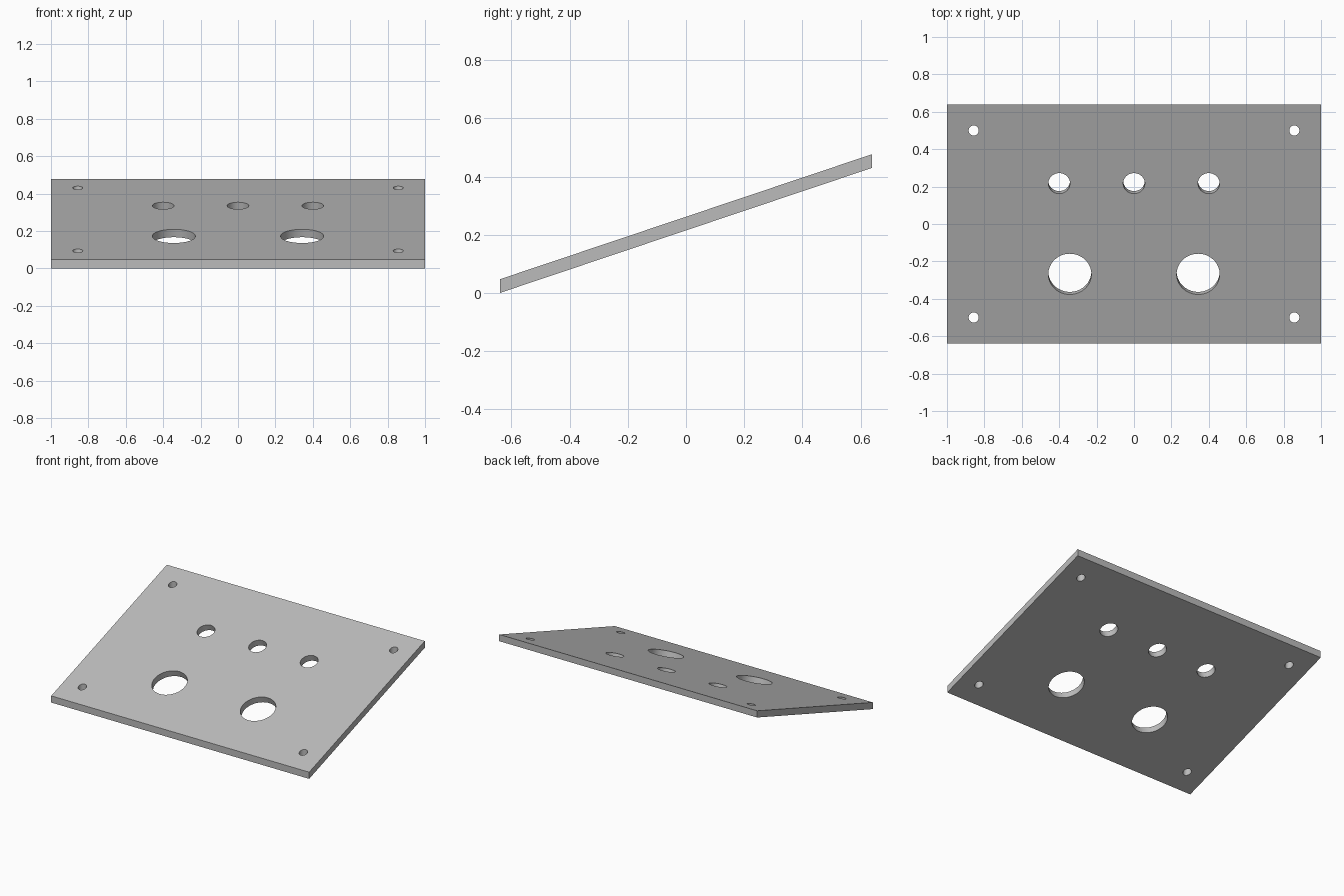
import bpy
import bmesh
import math
from mathutils import Matrix

default_cube = bpy.data.objects.get("Cube")
if default_cube:
    bpy.data.objects.remove(default_cube, do_unlink=True)

HALF_X, HALF_Y = 1.0, 0.64
RISE, WALL = 0.43, 0.047
SLOPE = RISE / (2 * HALF_Y)
TILT = math.atan(SLOPE)


def top_z(y):
    """Height of the sloping upper face."""
    return WALL + SLOPE * (y + HALF_Y)


def new_object(name, bm):
    mesh = bpy.data.meshes.new(name)
    bm.to_mesh(mesh)
    bm.free()
    obj = bpy.data.objects.new(name, mesh)
    bpy.context.collection.objects.link(obj)
    return obj


# Flat grey
grey = bpy.data.materials.new("plain_grey")
grey.use_nodes = True
colour = (0.5, 0.5, 0.5, 1)
grey.diffuse_color = colour
grey.node_tree.nodes["Principled BSDF"].inputs["Base Color"].default_value = colour

# Sloping panel: side profile with upright ends, extruded across the width
bm = bmesh.new()
profile = [(-HALF_Y, 0), (HALF_Y, RISE), (HALF_Y, RISE + WALL), (-HALF_Y, WALL)]
face = bm.faces.new([bm.verts.new((-HALF_X, y, z)) for y, z in profile])
side = bmesh.ops.extrude_face_region(bm, geom=[face])["geom"]
bmesh.ops.translate(bm, vec=(2 * HALF_X, 0, 0),
                    verts=[v for v in side if isinstance(v, bmesh.types.BMVert)])
bmesh.ops.recalc_face_normals(bm, faces=bm.faces)
panel = new_object("sloped_panel", bm)
panel.data.materials.append(grey)

# Hole cutters: (x, y, radius, tilt)
holes = [(x, -0.268, 0.115, TILT) for x in (-0.343, 0.343)]
holes += [(x, 0.217, 0.058, TILT) for x in (-0.4, 0, 0.4)]
holes += [(x, y, 0.027, 0) for x in (-0.857, 0.857) for y in (-0.5, 0.5)]
bm = bmesh.new()
for x, y, radius, tilt in holes:
    place = Matrix.Translation((x, y, top_z(y))) @ Matrix.Rotation(tilt, 4, "X")
    bmesh.ops.create_cone(bm, cap_ends=True, segments=64, radius1=radius,
                          radius2=radius, depth=0.3, matrix=place)
cutter = new_object("hole_cutter", bm)
cutter.hide_render = True

# Cut the holes, then discard the cutter
cut = panel.modifiers.new("holes", "BOOLEAN")
cut.operation = "DIFFERENCE"
cut.solver = "EXACT"
cut.object = cutter
bpy.ops.object.select_all(action="DESELECT")
bpy.context.view_layer.objects.active = panel
panel.select_set(True)
bpy.ops.object.modifier_apply(modifier=cut.name)
bpy.data.objects.remove(cutter, do_unlink=True)
bpy.ops.object.shade_smooth_by_angle(angle=math.radians(30))
